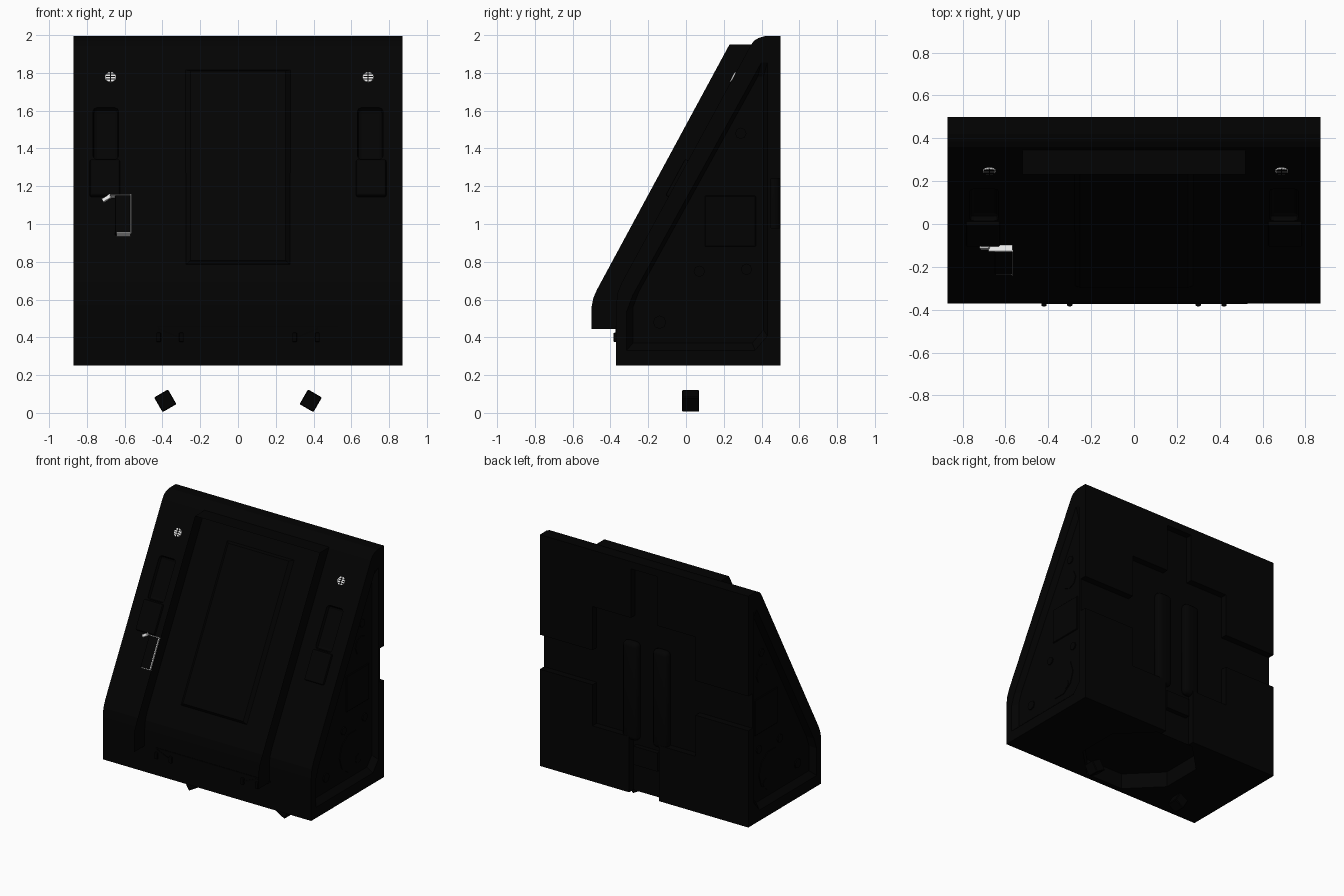
import bpy, bmesh, math
from mathutils import Vector

cube = bpy.data.objects.get("Cube")
if cube:
    bpy.data.objects.remove(cube)


def material(name, value):
    m = bpy.data.materials.new(name)
    m.use_nodes = True
    colour = (value, value, value, 1)
    m.diffuse_color = colour
    m.node_tree.nodes["Principled BSDF"].inputs["Base Color"].default_value = colour
    return m


BLACK = material("soft black", 0.0007)
DARK = material("deep black", 0.0003)
WHITE = material("lamp white", 0.8)

SLOPE = 0.54
TILT = -math.atan(SLOPE)


def front_y(z):
    return 0.25 + (z - 1.78) * SLOPE


def finish(name, bm, mat):
    bmesh.ops.recalc_face_normals(bm, faces=bm.faces)
    me = bpy.data.meshes.new(name)
    bm.to_mesh(me)
    bm.free()
    me.materials.append(mat)
    ob = bpy.data.objects.new(name, me)
    bpy.context.collection.objects.link(ob)
    return ob


def prism(name, points, x0, x1, flare=1.0):
    """Extrude a (y, z) outline along x, flaring the far end about the outline's middle."""
    bm = bmesh.new()
    cy, cz = 0.15, 0.85
    ends = []
    for x, k in ((x0, 1.0), (x1, flare)):
        ends.append([bm.verts.new((x, cy + (y - cy) * k, cz + (z - cz) * k)) for y, z in points])
        bm.faces.new(ends[-1])
    a, b = ends
    for i in range(len(a)):
        bm.faces.new((a[i - 1], a[i], b[i], b[i - 1]))
    return finish(name, bm, BLACK)


def box(name, centre, size, mat=BLACK, rot=(0, 0, 0), bevel=0, segments=2):
    bm = bmesh.new()
    bmesh.ops.create_cube(bm, size=1)
    bmesh.ops.scale(bm, vec=size, verts=bm.verts)
    if bevel:
        bmesh.ops.bevel(bm, geom=bm.edges[:], offset=bevel, segments=segments,
                        affect='EDGES', profile=0.5)
    ob = finish(name, bm, mat)
    ob.location, ob.rotation_euler = centre, rot
    return ob


def cylinder(name, centre, radius, depth, sides, mat=BLACK, rot=(0, 0, 0)):
    bm = bmesh.new()
    bmesh.ops.create_cone(bm, cap_ends=True, segments=sides, radius1=radius,
                          radius2=radius, depth=depth)
    ob = finish(name, bm, mat)
    ob.location, ob.rotation_euler = centre, rot
    return ob


def on_slope(name, x, z, size, mat=BLACK, lift=0, bevel=0):
    """Box lying on the sloped front, centred at height z."""
    centre = Vector((x, front_y(z), z)) + lift * Vector((0, -math.cos(TILT), -math.sin(TILT)))
    return box(name, centre, size, mat, (TILT, 0, 0), bevel)


def cut(target, cutter):
    mod = target.modifiers.new("cut", 'BOOLEAN')
    mod.operation, mod.solver, mod.object = 'DIFFERENCE', 'EXACT', cutter
    cutter.hide_render = True
    bpy.context.view_layer.objects.active = target
    bpy.ops.object.modifier_apply(modifier=mod.name)
    bpy.data.objects.remove(cutter)


# Wedge-shaped main body
body = prism("main_body", [(0.5, 0.25), (0.5, 1.995), (0.42, 1.995), (0.385, 1.985), (0.36, 1.97),
                           (0.342, 1.945), (-0.34, 0.69), (-0.362, 0.635), (-0.37, 0.57),
                           (-0.37, 0.25)], -0.87, 0.87)

# Sunken side panels with sloping rims
SIDE_X = 0.83
side_outline = [(-0.28, 0.37), (0.35, 0.37), (0.41, 0.44), (0.41, 1.78), (0.38, 1.78),
                (-0.25, 0.64), (-0.28, 0.56)]
for s in (-1, 1):
    cut(body, prism("side_cutter", side_outline, s * SIDE_X, s * 0.92, flare=1.18))

# Cross-shaped channels and central recess in the back
for centre, size in (((0, 0.5, 1.12), (0.86, 0.1, 0.9)),
                     ((0.65, 0.5, 1.11), (0.6, 0.1, 0.26)),
                     ((-0.65, 0.5, 1.11), (0.6, 0.1, 0.26)),
                     ((0, 0.5, 1.74), (0.22, 0.1, 0.4)),
                     ((0, 0.5, 0.42), (0.25, 0.1, 0.6))):
    cut(body, box("back_cutter", centre, size))

# Octagonal well underneath
cut(body, cylinder("well_cutter", (0, 0.06, 0.25), 0.42, 0.24, 8, rot=(0, 0, math.pi / 8)))

# Grip recesses on the sloped front
for s in (-1, 1):
    cut(body, on_slope("grip_cutter", s * 0.7, 1.48, (0.135, 0.06, 0.31), bevel=0.02))

# Vertical rounded bars in the back recess, and the stop in the lower channel
for s in (-1, 1):
    bar = box("back_bar", (s * 0.125, 0.465, 1.01), (0.13, 0.07, 0.74), bevel=0.033, segments=3)
    bar.data.shade_smooth()
box("back_stop", (0, 0.465, 0.53), (0.2, 0.04, 0.14))

# Thin open surround on the front: two cheeks and a top cover
bm = bmesh.new()
cheek = [(0.23, 1.95), (0.345, 1.95), (-0.34, 0.69), (-0.37, 0.57), (-0.37, 0.445),
         (-0.5, 0.445), (-0.5, 0.56), (-0.49, 0.61), (-0.47, 0.655)]
for x in (-0.52, 0.52):
    bm.faces.new([bm.verts.new((x, y, z)) for y, z in cheek])
bm.faces.new([bm.verts.new(p) for p in ((-0.52, 0.23, 1.95), (0.52, 0.23, 1.95),
                                        (0.52, 0.345, 1.95), (-0.52, 0.345, 1.95))])
finish("front_surround", bm, BLACK)

# Low centre panel with wide chamfered edges
panel = on_slope("centre_panel", 0, 1.3, (0.6, 0.04, 1.2))
for v in panel.data.vertices:
    if v.co.y < 0:
        v.co.x *= 0.84
        v.co.z *= 0.95

# Ledge and hinges at the bottom of the front
box("front_ledge", (0.05, -0.367, 0.455), (0.96, 0.012, 0.008), DARK)
for s in (-1, 1):
    for x in (0.3, 0.42):
        box("hinge_tab", (s * x, -0.372, 0.4), (0.025, 0.024, 0.05), DARK, bevel=0.006)
    box("hinge_arm", (s * 0.36, -0.368, 0.42), (0.14, 0.01, 0.01), DARK, (0, s * -0.4, 0))

# Details mirrored left and right
for s in (-1, 1):
    # Block under the grip recess
    on_slope("grip_block", s * 0.705, 1.24, (0.16, 0.03, 0.22), lift=0.003, bevel=0.01)

    # Round lamp with a dark mesh
    x, z = s * 0.682 + 0.007, 1.777
    cylinder("lamp", (x, front_y(z), z), 0.03, 0.01, 16, WHITE, (TILT + math.pi / 2, 0, 0))
    on_slope("lamp_wire_upright", x, z, (0.005, 0.006, 0.058), DARK, lift=0.005)
    for k in (-1, 0, 1):
        on_slope("lamp_wire_cross", x, z + k * 0.013, (0.05, 0.006, 0.005), DARK, lift=0.005)

    # Plates and bolts on the side panel
    box("side_plate", (s * SIDE_X, 0.235, 1.015), (0.016, 0.27, 0.27), bevel=0.004, segments=1)
    for y, z, r in ((-0.14, 0.48, 0.035), (0.24, 0.48, 0.035), (0.07, 0.75, 0.03),
                    (0.32, 0.76, 0.03), (0.29, 1.48, 0.03)):
        cylinder("side_bolt", (s * SIDE_X, y, z), r, 0.016, 8, rot=(0, math.pi / 2, 0))
    cylinder("side_hub", (s * SIDE_X, 0.17, 0.56), 0.15, 0.01, 10, rot=(0, math.pi / 2, 0))
    cylinder("side_cap", (s * SIDE_X, 0.28, 1.32), 0.07, 0.01, 8, rot=(0, math.pi / 2, 0))

    # Loose foot block beneath the body
    box("foot_block", (s * 0.385, 0.025, 0.064), (0.085, 0.09, 0.09), DARK,
        (0, s * math.radians(30), 0), 0.005, 1)

# Raised switch beside the right grip, with bright plates on its edges
on_slope("trim_switch", -0.61, 1.037, (0.08, 0.07, 0.225), lift=0.002, bevel=0.004)
on_slope("trim_upright", -0.567, 1.037, (0.006, 0.012, 0.235), WHITE, lift=0.035)
for name, x, z, width in (("trim_bottom", -0.606, 0.936, 0.076), ("trim_top", -0.622, 1.138, 0.112)):
    on_slope(name, x, z, (width, 0.034, 0.005), WHITE, lift=0.019)
end = on_slope("trim_end", -0.695, 1.13, (0.05, 0.012, 0.02), WHITE, lift=0.012)
end.rotation_euler.y = math.radians(-30)
